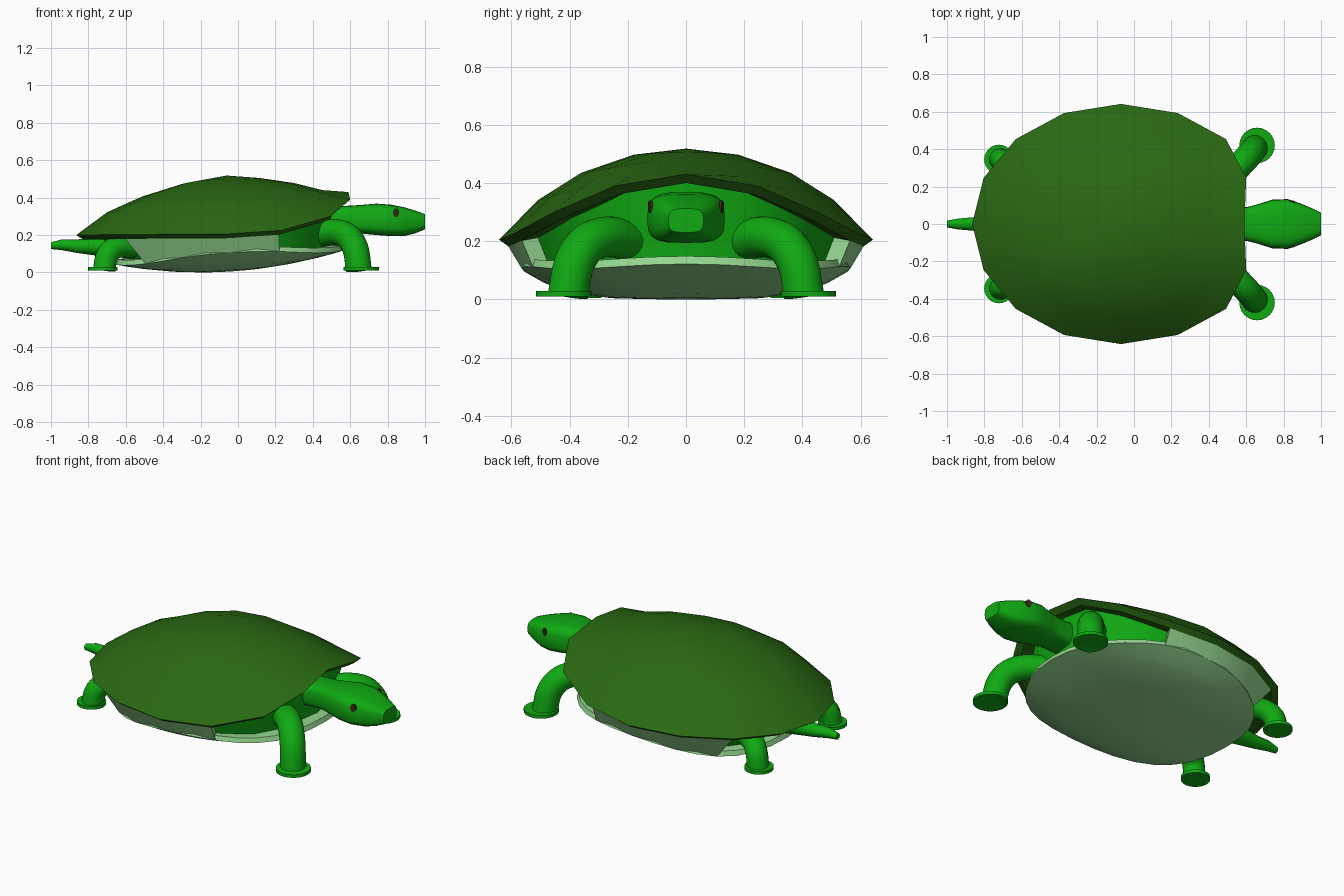
import bpy, bmesh, math
from mathutils import Vector

if "Cube" in bpy.data.objects:
    bpy.data.objects.remove(bpy.data.objects["Cube"])

def material(name, rgb):
    m = bpy.data.materials.new(name)
    m.diffuse_color = (*rgb, 1)
    m.use_nodes = True
    m.node_tree.nodes["Principled BSDF"].inputs["Base Color"].default_value = m.diffuse_color
    return m

SHELL = material("dark green shell", (0.022, 0.14, 0.006))
SKIN = material("bright green skin", (0.005, 0.40, 0.006))
BELLY = material("pale green belly", (0.30, 0.68, 0.28))
EYE = material("dark brown eye", (0.04, 0.025, 0.006))

def finish(bm, name, mat, angle=40):
    bmesh.ops.recalc_face_normals(bm, faces=bm.faces)
    me = bpy.data.meshes.new(name)
    bm.to_mesh(me)
    bm.free()
    me.materials.append(mat)
    ob = bpy.data.objects.new(name, me)
    bpy.context.collection.objects.link(ob)
    bpy.ops.object.select_all(action='DESELECT')
    ob.select_set(True)
    bpy.context.view_layer.objects.active = ob
    bpy.ops.object.shade_smooth_by_angle(angle=math.radians(angle))
    return ob

def loft(name, rings, mat, closed=True, apex=None, caps=(True, True), angle=40):
    """Skin a list of point rings; apex closes the last ring with a fan."""
    bm = bmesh.new()
    vr = [[bm.verts.new(p) for p in r] for r in rings]
    n = len(vr[0])
    for a, b in zip(vr, vr[1:]):
        for i in range(n if closed else n - 1):
            j = (i + 1) % n
            bm.faces.new((a[i], a[j], b[j], b[i]))
    if apex:
        t = bm.verts.new(apex)
        for i in range(n):
            bm.faces.new((vr[-1][i], vr[-1][(i + 1) % n], t))
    elif caps[1]:
        bm.faces.new(vr[-1])
    if caps[0]:
        bm.faces.new(vr[0])
    return finish(bm, name, mat, angle)

def angles(n):
    return [2 * math.pi * i / n for i in range(n)]

# shell: outline clipped at the front, front edge raised over the head
def shell_point(t, s, side, rear, front):
    c = math.cos(t)
    x = min(-0.07 + 0.795 * c, 0.60 - 0.01 * (c > 0.99))
    end = front if c > 0 else rear
    z = side + (end - side) * abs(c) ** 2.5
    return Vector((-0.07 + (x + 0.07) * s, 0.642 * math.sin(t) * s, z))

def shell_ring(s, side, rear, front):
    return [shell_point(t, s, side, rear, front) for t in angles(16)]

LIP = (0.95, 0.182, 0.175, 0.40)
loft("shell", [shell_ring(0.80, 0.20, 0.20, 0.405), shell_ring(*LIP),
               shell_ring(1.0, 0.205, 0.20, 0.43),
               shell_ring(0.79, 0.342, 0.323, 0.44),
               shell_ring(0.56, 0.435, 0.405, 0.478),
               shell_ring(0.28, 0.497, 0.475, 0.505)],
     SHELL, apex=(-0.06, 0, 0.518), caps=(True, False))

# belly plate: shallow bowl with a flat ledge on top
def belly_point(t, s, lift=0):
    c, si = math.cos(t), math.sin(t)
    x = -0.04 + 0.62 * s * math.copysign(abs(c) ** 0.9, c)
    y = 0.565 * s * math.copysign(abs(si) ** 0.9, si)
    return Vector((x, y, 0.2 * (x + 0.2) ** 2 + y ** 4 + lift))

def belly_ring(s, lift=0):
    return [belly_point(t, s, lift) for t in angles(32)]

loft("belly_plate", [belly_ring(0.8, 0.06), belly_ring(0.985, 0.03)]
     + [belly_ring(s) for s in (1, 0.88, 0.75, 0.5, 0.25)],
     BELLY, apex=(-0.04, 0, 0.005))

# skin between shell and belly, set back from both edges
loft("body", [[belly_point(t, 0.88, 0.02) for t in angles(16)],
              shell_ring(0.87, 0.215, 0.205, 0.415)], SKIN)

# side bridges joining shell to belly, with end walls
for side, label in ((1, "left"), (-1, "right")):
    bands = []
    for k in range(3, 7):
        t = k * math.pi / 8
        quad = [shell_point(t, *LIP), belly_point(t, 1.0, 0.0),
                belly_point(t, 0.8, 0.03), shell_point(t, 0.82, 0.205, 0.20, 0.40)]
        bands.append([Vector((p.x, p.y * side, p.z)) for p in quad])
    loft(label + "_bridge", bands, BELLY, angle=30)

# neck and head: rounded square sections (x, half width, bottom, top)
HEAD = [(0.42, 0.09, 0.21, 0.35), (0.60, 0.09, 0.215, 0.357), (0.66, 0.105, 0.208, 0.361),
        (0.74, 0.13, 0.20, 0.368), (0.82, 0.133, 0.194, 0.362), (0.89, 0.11, 0.195, 0.348),
        (0.95, 0.085, 0.21, 0.33), (1.0, 0.06, 0.23, 0.312)]
def squircle(x, w, z0, z1):
    def f(v):
        return math.copysign(abs(v) ** (2 / 3.5), v)
    return [(x, w * f(math.cos(t)), (z0 + z1) / 2 + (z1 - z0) / 2 * f(math.sin(t)))
            for t in angles(24)]
loft("head", [squircle(*h) for h in HEAD], SKIN)

# tail
loft("tail", [[(x, r * math.cos(t), z + r * math.sin(t)) for t in angles(12)]
              for x, z, r in ((-0.68, 0.14, 0.06), (-0.86, 0.14, 0.036),
                              (-0.94, 0.148, 0.029), (-1.0, 0.143, 0.018))], SKIN)

# tubes along a smoothed path
def tube(name, path, radius):
    pts = [Vector(p) for p in path]
    ext = [2 * pts[0] - pts[1]] + pts + [2 * pts[-1] - pts[-2]]
    fine = []
    for i in range(1, len(ext) - 2):
        a, b, c, d = ext[i - 1:i + 3]
        for k in range(4):
            u = k / 4
            fine.append(0.5 * (2 * b + (c - a) * u + (2 * a - 5 * b + 4 * c - d) * u * u
                               + (3 * b - a - 3 * c + d) * u ** 3))
    fine.append(pts[-1])
    out = Vector((path[-1][0] - path[0][0], path[-1][1] - path[0][1], 0))
    across = Vector((-out.y, out.x, 0)).normalized()
    rings = []
    for i, p in enumerate(fine):
        d = (fine[min(i + 1, len(fine) - 1)] - fine[max(i - 1, 0)]).normalized()
        u = (across - d * across.dot(d)).normalized()
        v = d.cross(u)
        rings.append([p + radius * (u * math.cos(t) + v * math.sin(t)) for t in angles(20)])
    loft(name, rings, SKIN)

def disc(name, x, y, r):
    loft(name, [[(x + r * math.cos(t), y + r * math.sin(t), z) for t in angles(24)]
                for z in (0.01, 0.028)], SKIN)

FRONT = [(0.42, 0.19, 0.20), (0.52, 0.27, 0.215), (0.59, 0.34, 0.19),
         (0.63, 0.385, 0.12), (0.645, 0.405, 0.015)]
REAR = [(-0.56, 0.25, 0.14), (-0.65, 0.30, 0.135), (-0.70, 0.335, 0.09), (-0.715, 0.345, 0.015)]

# legs, feet and eyes on both sides
for side, label in ((1, "left"), (-1, "right")):
    tube("front_leg_" + label, [(x, y * side, z) for x, y, z in FRONT], 0.07)
    tube("rear_leg_" + label, [(x, y * side, z) for x, y, z in REAR], 0.06)
    disc("front_foot_" + label, 0.658, 0.42 * side, 0.095)
    disc("rear_foot_" + label, -0.722, 0.345 * side, 0.079)
    loft("eye_" + label, [[(0.845 + 0.016 * math.cos(t), side * (y - 0.3 * 0.016 * math.cos(t)),
                            0.318 + 0.022 * math.sin(t)) for t in angles(16)]
                          for y in (0.118, 0.1265)], EYE)
